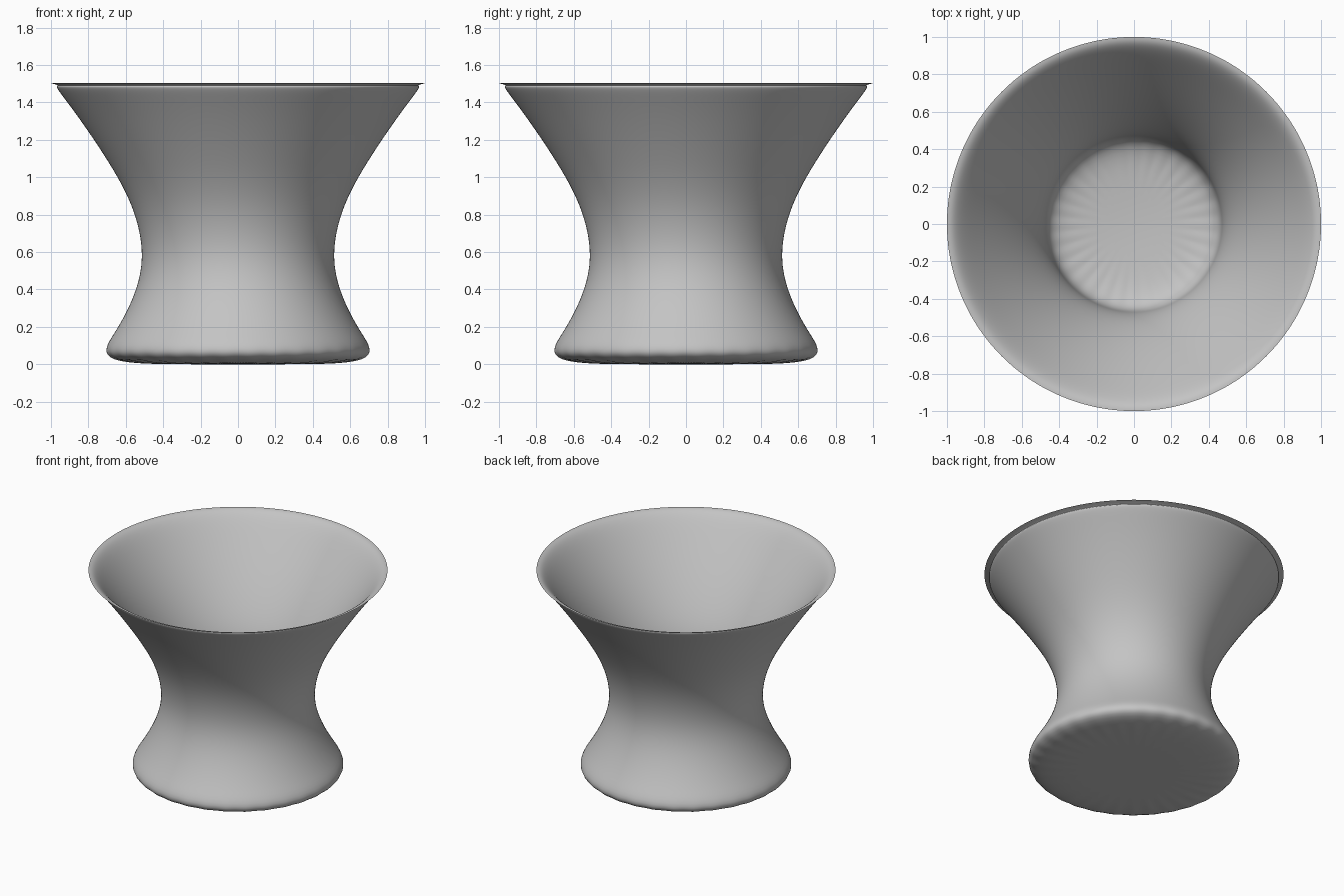
import bpy
import bmesh
from math import cos, sin, tau

cube = bpy.data.objects.get("Cube")
if cube:
    bpy.data.objects.remove(cube, do_unlink=True)

SEGMENTS = 32
FIT = 1.0065  # makes up for the radius lost in subdivision

# Profile as (radius, height): foot, waist and flared outer wall
OUTER = [(0.775, 0), (0.66, 0.16), (0.55, 0.36), (0.495, 0.58), (0.555, 0.85),
         (0.70, 1.10), (0.865, 1.34), (0.962, 1.465), (0.972, 1.488), (0.957, 1.491)]
# Thin lip
LIP = (1.0, 1.503)
# Inner wall down to the bowl floor
INNER = [(0.97, 1.5), (0.925, 1.46), (0.835, 1.34), (0.66, 1.10),
         (0.515, 0.86), (0.465, 0.69), (0.47, 0.52)]
FLOOR_CENTRE = 0.49


def add_ring(bm, radius, z):
    angles = [tau * i / SEGMENTS for i in range(SEGMENTS)]
    return [bm.verts.new((FIT * radius * cos(a), FIT * radius * sin(a), z)) for a in angles]


def add_fan(bm, ring, z):
    # Triangle fan whose pinched edge gives the soft flutes
    centre = bm.verts.new((0, 0, z))
    for i in range(SEGMENTS):
        bm.faces.new((centre, ring[i], ring[(i + 1) % SEGMENTS]))


bm = bmesh.new()
rings = [add_ring(bm, r, z) for r, z in OUTER + [LIP] + INNER]
for low, high in zip(rings, rings[1:]):
    for i in range(SEGMENTS):
        j = (i + 1) % SEGMENTS
        bm.faces.new((low[i], low[j], high[j], high[i]))
add_fan(bm, rings[0], 0)
add_fan(bm, rings[-1], FLOOR_CENTRE)
bmesh.ops.recalc_face_normals(bm, faces=bm.faces)
for face in bm.faces:
    face.smooth = True

# Sharp lip edge
crease = bm.edges.layers.float.new("crease_edge")
lip = rings[len(OUTER)]
for i in range(SEGMENTS):
    edge = bm.edges.get((lip[i], lip[(i + 1) % SEGMENTS]))
    edge[crease] = 1.0
    edge.smooth = False

mesh = bpy.data.meshes.new("flared_bowl")
bm.to_mesh(mesh)
bm.free()
bowl = bpy.data.objects.new("flared_bowl", mesh)
bpy.context.collection.objects.link(bowl)

subsurf = bowl.modifiers.new("smooth_surface", "SUBSURF")
subsurf.levels = subsurf.render_levels = 3

# Plain grey finish
grey = bpy.data.materials.new("light_grey")
grey.use_nodes = True
colour = (0.55, 0.55, 0.55, 1)
grey.diffuse_color = colour
for node in grey.node_tree.nodes:
    if node.type == "BSDF_PRINCIPLED":
        node.inputs["Base Color"].default_value = colour
mesh.materials.append(grey)
